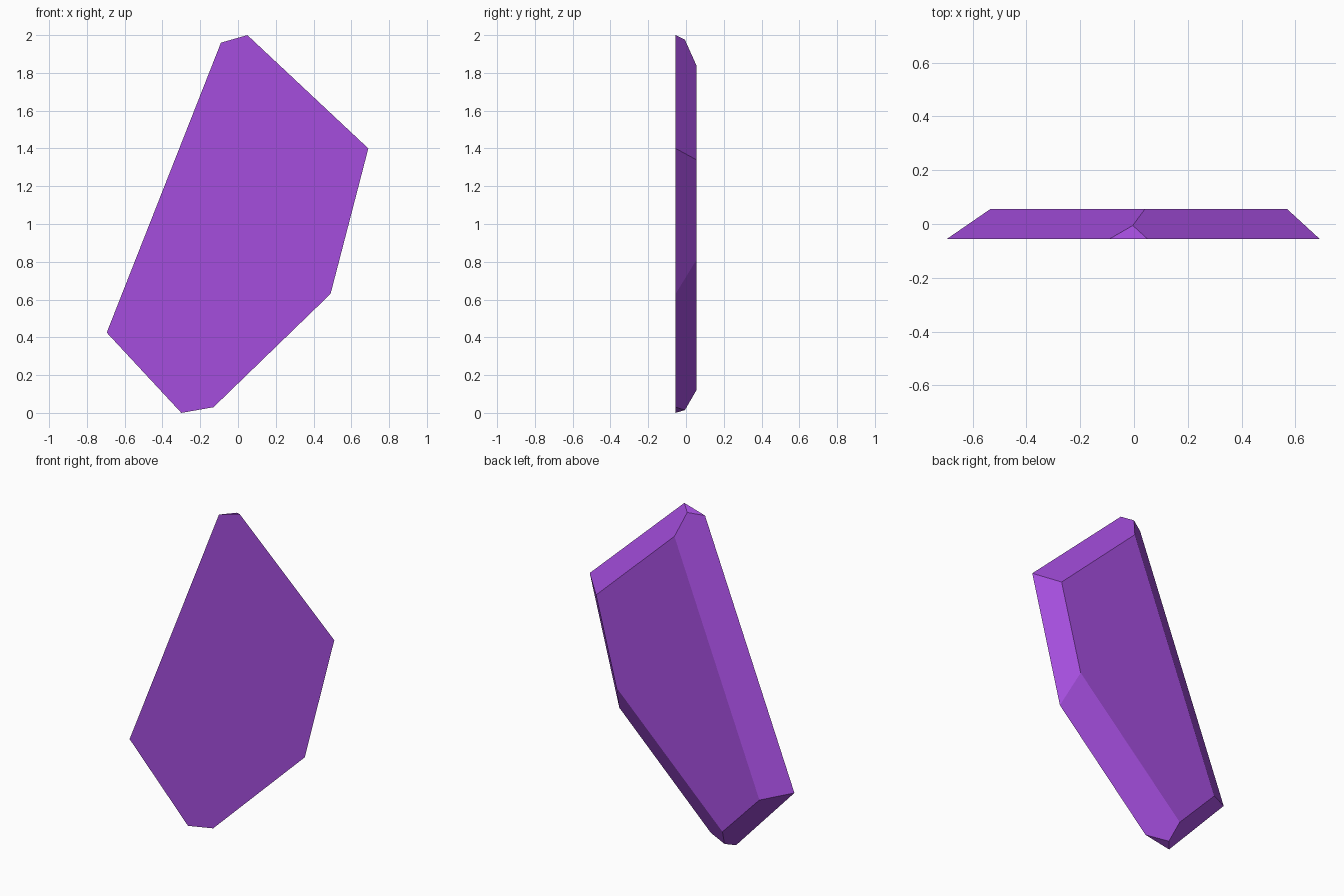
import bpy, bmesh
from mathutils import Vector

cube = bpy.data.objects.get("Cube")
if cube:
    bpy.data.objects.remove(cube, do_unlink=True)

# Crystal colour
purple = bpy.data.materials.new("crystal_purple")
purple.use_nodes = True
colour = (0.376, 0.076, 0.730, 1.0)
purple.diffuse_color = colour
purple.node_tree.nodes["Principled BSDF"].inputs["Base Color"].default_value = colour

HALF = 0.055
# Five-sided outlines (x, z): broad front and smaller back
front = [(-0.041, 2.085), (0.69, 1.40), (0.49, 0.63), (-0.234, -0.071), (-0.695, 0.425)]
back = [(0.04, 1.84), (0.57, 1.34), (0.432, 0.81), (-0.285, 0.12), (-0.535, 0.381)]

bm = bmesh.new()
front_ring = [bm.verts.new((x, -HALF, z)) for x, z in front]
back_ring = [bm.verts.new((x, HALF, z)) for x, z in back]
bm.faces.new(front_ring)
bm.faces.new(back_ring)
for i in range(5):
    j = (i + 1) % 5
    bm.faces.new((front_ring[i], front_ring[j], back_ring[j], back_ring[i]))


# Slice off a pointed tip through three points and close the cut
def cut_tip(a, b, c, outside):
    a, b, c = Vector(a), Vector(b), Vector(c)
    normal = (b - a).cross(c - a).normalized()
    if normal.z * outside < 0:
        normal.negate()
    cut = bmesh.ops.bisect_plane(bm, geom=bm.verts[:] + bm.edges[:] + bm.faces[:],
                                 plane_co=a, plane_no=normal, clear_outer=True)
    edges = [e for e in cut["geom_cut"] if isinstance(e, bmesh.types.BMEdge)]
    bmesh.ops.holes_fill(bm, edges=edges, sides=0)


cut_tip((-0.09, -HALF, 1.96), (0.05, -HALF, 2.0), (-0.004, -0.005, 1.975), 1)
cut_tip((-0.30, -HALF, 0.0), (-0.13, -HALF, 0.03), (-0.257, -0.005, 0.015), -1)
bmesh.ops.recalc_face_normals(bm, faces=bm.faces[:])

# Crystal shard object
mesh = bpy.data.meshes.new("crystal_shard")
bm.to_mesh(mesh)
bm.free()
mesh.materials.append(purple)
shard = bpy.data.objects.new("crystal_shard", mesh)
bpy.context.collection.objects.link(shard)
